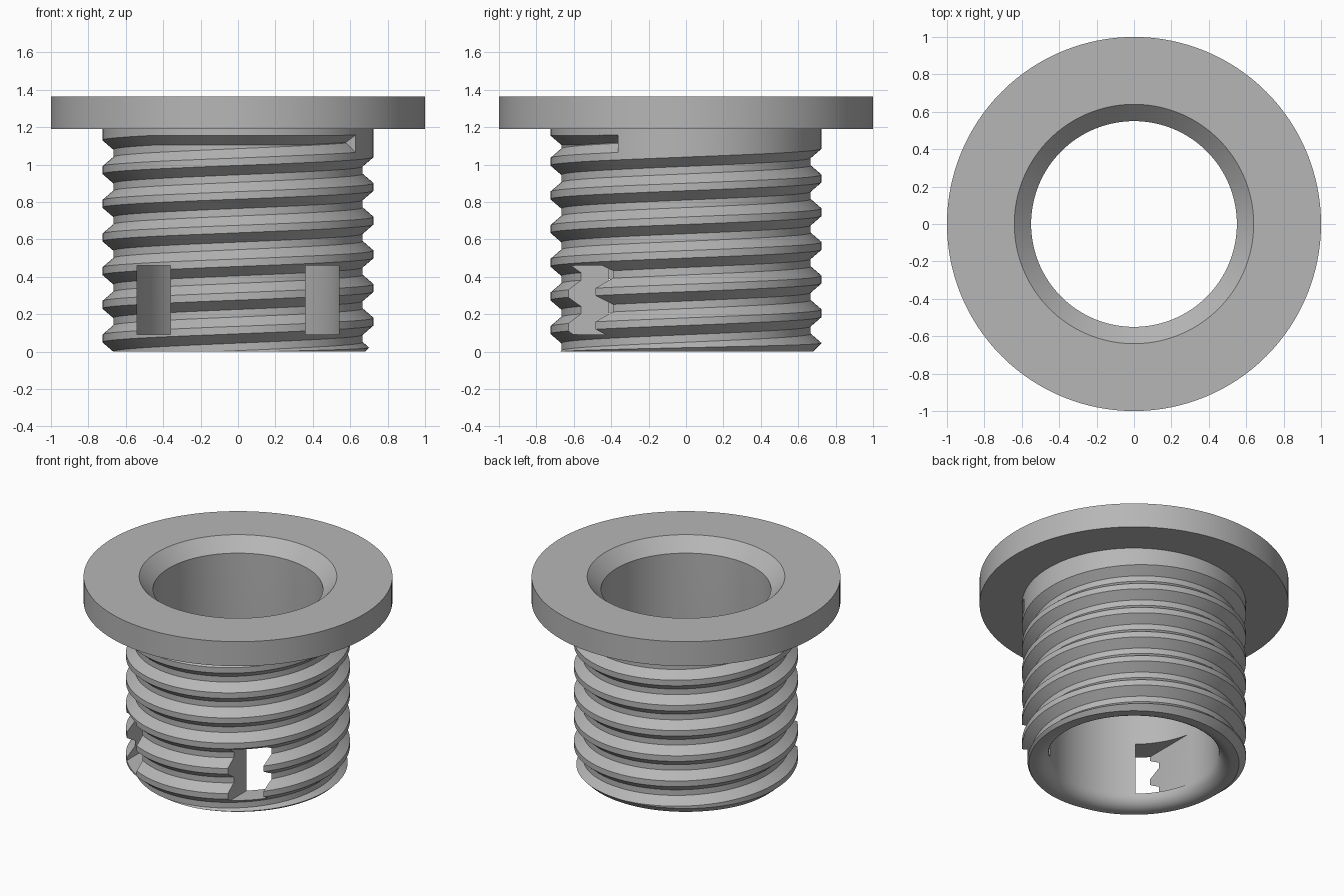
import bpy, bmesh, math

cube = bpy.data.objects.get("Cube")
if cube:
    bpy.data.objects.remove(cube, do_unlink=True)

SEGMENTS = 128
PITCH = 0.18
CREST, ROOT, OUTER = 0.725, 0.667, 0.735

grey = bpy.data.materials.new("light grey plastic")
grey.use_nodes = True
grey.diffuse_color = (0.47, 0.47, 0.47, 1)
grey.node_tree.nodes["Principled BSDF"].inputs["Base Color"].default_value = grey.diffuse_color


def sweep(name, sections, closed):
    """Skin a row of (angle, [(radius, height), ...]) sections into a solid."""
    bm = bmesh.new()
    rings = [[bm.verts.new((r * math.cos(a), r * math.sin(a), z)) for r, z in pts]
             for a, pts in sections]
    pairs = list(zip(rings, rings[1:]))
    if closed:
        pairs.append((rings[-1], rings[0]))
    else:
        bm.faces.new(rings[0])
        bm.faces.new(rings[-1])
    n = len(rings[0])
    for p, q in pairs:
        for i in range(n):
            j = (i + 1) % n
            bm.faces.new((p[i], p[j], q[j], q[i]))
    bmesh.ops.recalc_face_normals(bm, faces=bm.faces)
    mesh = bpy.data.meshes.new(name)
    bm.to_mesh(mesh)
    bm.free()
    obj = bpy.data.objects.new(name, mesh)
    bpy.context.collection.objects.link(obj)
    mesh.materials.append(grey)
    return obj


def cut(target, cutter):
    """Subtract the cutter from the target, then remove it."""
    cutter.hide_render = True
    mod = target.modifiers.new("cut", 'BOOLEAN')
    mod.operation = 'DIFFERENCE'
    mod.solver = 'EXACT'
    mod.object = cutter
    bpy.ops.object.select_all(action='DESELECT')
    bpy.context.view_layer.objects.active = target
    target.select_set(True)
    bpy.ops.object.modifier_apply(modifier=mod.name)
    bpy.data.objects.remove(cutter, do_unlink=True)


# Flanged sleeve: chamfered top of the bore, rounded lower lip
lip = [(0.64 - 0.09 * math.sin(t), 0.09 - 0.09 * math.cos(t))
       for t in (math.pi / 2 * i / 8 for i in range(9))]
profile = lip + [(0.55, 1.275), (0.64, 1.365), (1, 1.365), (1, 1.19),
                 (CREST, 1.19), (CREST, 0.045), (0.68, 0)]
bushing = sweep("threaded_bushing",
                [(math.tau * i / SEGMENTS, profile) for i in range(SEGMENTS)], True)

# Right-handed thread groove, narrowed under the flange where it ends
END_ANGLE, END_HEIGHT, CEILING = math.radians(330), 1.135, 1.155
slope = 0.05 / (CREST - ROOT)
half_outer = 0.02 + slope * (OUTER - ROOT)
groove = []
for i in range(-7 * SEGMENTS, 1):
    turn = i / SEGMENTS
    mid = END_HEIGHT + PITCH * turn
    top = min(mid + half_outer, CEILING + slope * (OUTER - CREST))
    root_low = mid - 0.02
    root_top = max(root_low + 0.004, min(mid + 0.02, CEILING - 0.05))
    groove.append((END_ANGLE + math.tau * turn,
                   [(ROOT, root_low), (OUTER, mid - half_outer),
                    (OUTER, top), (ROOT, root_top)]))
cut(bushing, sweep("thread_cutter", groove, False))

# Pair of windows cut straight back through the front wall
for side in (-1, 1):
    bpy.ops.mesh.primitive_cube_add(size=1, location=(side * 0.45, -0.475, 0.275))
    window = bpy.context.object
    window.name = "window_cutter"
    window.scale = (0.18, 0.85, 0.37)
    bpy.context.view_layer.update()
    cut(bushing, window)

# One material, smooth walls with crisp edges
bushing.data.materials.clear()
bushing.data.materials.append(grey)
for face in bushing.data.polygons:
    face.material_index = 0
bpy.ops.object.select_all(action='DESELECT')
bushing.select_set(True)
bpy.context.view_layer.objects.active = bushing
bpy.ops.object.shade_smooth_by_angle(angle=math.radians(30))
